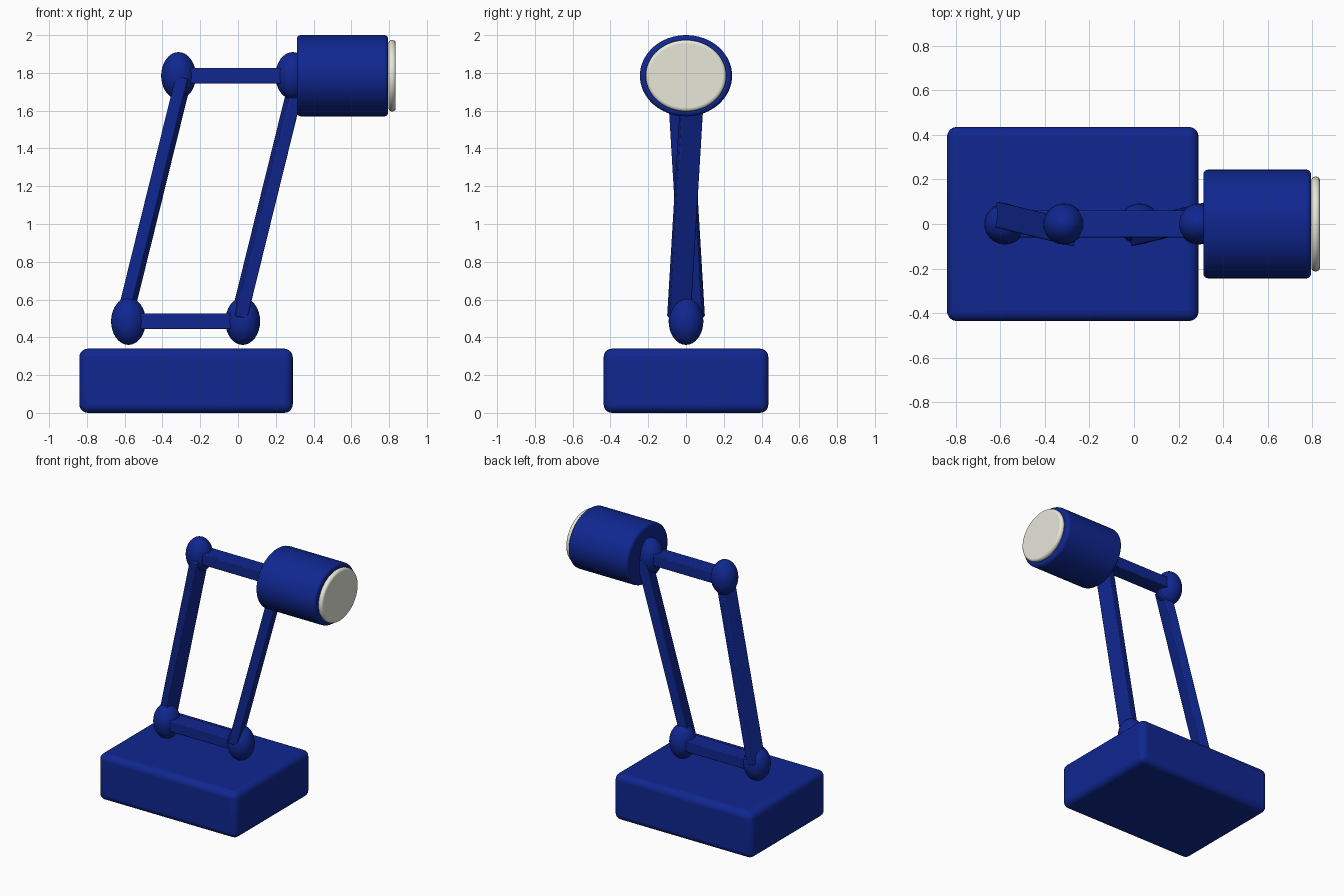
import bpy
import math
from mathutils import Vector, Matrix

cube = bpy.data.objects.get("Cube")
if cube:
    bpy.data.objects.remove(cube, do_unlink=True)


def material(name, rgb):
    mat = bpy.data.materials.new(name)
    mat.use_nodes = True
    mat.diffuse_color = (*rgb, 1)
    mat.node_tree.nodes["Principled BSDF"].inputs["Base Color"].default_value = (*rgb, 1)
    return mat


blue = material("deep blue", (0.005, 0.02, 0.28))
white = material("warm white", (0.8, 0.8, 0.7))


def finish(name, mat, bevel=0.0, segments=4):
    """Name the active object, bake its scale, round its edges and shade it."""
    obj = bpy.context.object
    obj.name = name
    obj.data.materials.append(mat)
    bpy.ops.object.transform_apply(location=False, rotation=False, scale=True)
    if bevel:
        mod = obj.modifiers.new("rounded edges", 'BEVEL')
        mod.width = bevel
        mod.segments = segments
        mod.limit_method = 'ANGLE'
    bpy.ops.object.shade_smooth_by_angle(angle=math.radians(35))
    return obj


def joint(name, centre):
    bpy.ops.mesh.primitive_uv_sphere_add(segments=32, ring_count=16, location=centre)
    bpy.context.object.scale = (0.092, 0.092, 0.125)
    finish(name, blue)


def beam(name, start, end, width, depth):
    """Box from start to end whose width axis stays level."""
    start, end = Vector(start), Vector(end)
    along = (end - start).normalized()
    side = Vector((0, 0, 1)).cross(along).normalized()
    across = side.cross(along)
    bpy.ops.mesh.primitive_cube_add(size=1)
    obj = bpy.context.object
    obj.scale = (depth, width, (end - start).length)
    finish(name, blue, 0.006, 2)
    basis = Matrix((across, side, along)).transposed().to_4x4()
    obj.matrix_world = Matrix.Translation((start + end) / 2) @ basis


def disc(name, mat, x0, x1, ry, rz, bevel):
    """Oval drum lying along x."""
    bpy.ops.mesh.primitive_cylinder_add(vertices=64, radius=1, depth=1)
    obj = bpy.context.object
    obj.scale = (rz, ry, x1 - x0)
    obj = finish(name, mat, bevel)
    obj.rotation_euler = (0, math.pi / 2, 0)
    obj.location = ((x0 + x1) / 2, 0, LAMP_Z)


LOW_Z, LAMP_Z = 0.485, 1.785

# Base block
bpy.ops.mesh.primitive_cube_add(size=1, location=(-0.275, 0, 0.17))
bpy.context.object.scale = (1.13, 0.872, 0.34)
finish("base", blue, 0.045, 5)

# Four joints and the level bars between them
for level, z, x in (("lower", LOW_Z, -0.58), ("upper", LAMP_Z, -0.315)):
    joint(level + "_rear_joint", (x, 0, z))
    joint(level + "_front_joint", (x + 0.605, 0, z))
    beam(level + "_bar", (x, 0, z), (x + 0.605, 0, z), 0.12, 0.082)

# Slanted arms, skewed in opposite directions
for name, x, skew in (("rear_arm", -0.6, -1), ("front_arm", 0.005, 1)):
    beam(name, (x, -0.038 * skew, 0.505), (x + 0.313, 0.038 * skew, 1.775), 0.115, 0.065)

# Lamp head and lens
disc("lamp_head", blue, 0.312, 0.795, 0.244, 0.215, 0.02)
disc("lens", white, 0.797, 0.835, 0.213, 0.189, 0.017)
